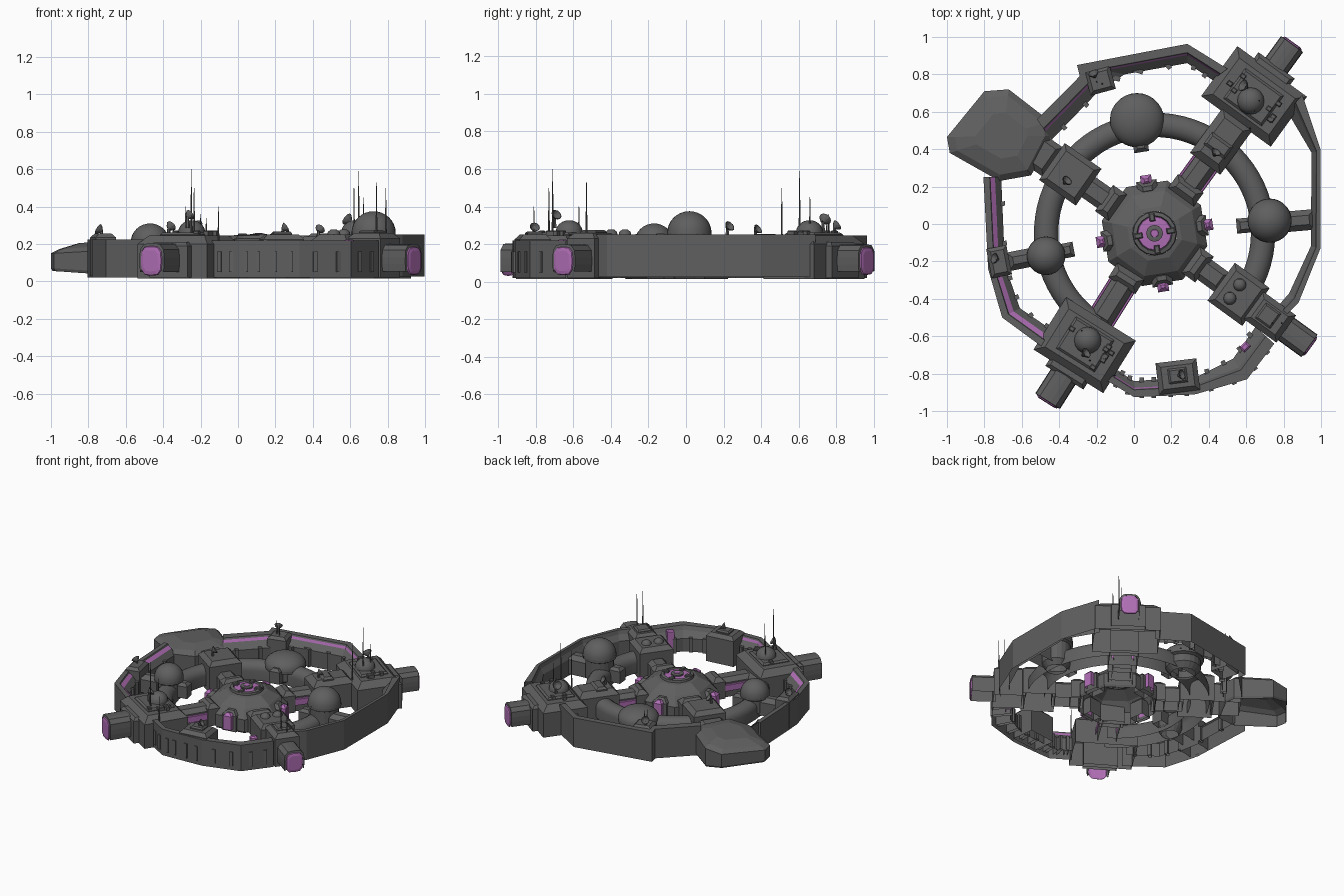
import bpy, bmesh, math, random
from mathutils import Vector, Matrix

if "Cube" in bpy.data.objects:
    bpy.data.objects.remove(bpy.data.objects["Cube"])

random.seed(4)
HUB = Vector((0.11, -0.05, 0))
NE, NW, SW, SE = 54, 145, 238, 324


def material(name, rgb):
    m = bpy.data.materials.new(name)
    m.diffuse_color = (*rgb, 1)
    m.use_nodes = True
    m.node_tree.nodes["Principled BSDF"].inputs["Base Color"].default_value = m.diffuse_color
    return m


GREY = material("hull_grey", (0.115, 0.115, 0.115))
PURPLE = material("glow_purple", (0.43, 0.155, 0.46))


def finish(name, bm, mats, smooth=False):
    bmesh.ops.recalc_face_normals(bm, faces=bm.faces)
    me = bpy.data.meshes.new(name)
    bm.to_mesh(me)
    bm.free()
    for m in mats:
        me.materials.append(m)
    for p in me.polygons:
        p.use_smooth = smooth
    ob = bpy.data.objects.new(name, me)
    bpy.context.collection.objects.link(ob)
    return ob


def polar(ang, r, t, z):
    """Hub frame: r outward along the arm, t to its left."""
    a = math.radians(ang)
    return HUB + Vector((r * math.cos(a) - t * math.sin(a), r * math.sin(a) + t * math.cos(a), z))


def loft(name, rings, mats=(GREY,), purple=(), skip=(), start=False, end=True, smooth=False):
    """Skin closed rings of points (shells are open at the start by default)."""
    bm = bmesh.new()
    vs = [[bm.verts.new(p) for p in ring] for ring in rings]
    n = len(vs[0])
    for a, b in zip(vs, vs[1:]):
        for i in range(n):
            if i not in skip:
                f = bm.faces.new((a[i], a[(i + 1) % n], b[(i + 1) % n], b[i]))
                f.material_index = 1 if i in purple else 0
    if start:
        bm.faces.new(vs[0])
    if end:
        bm.faces.new(vs[-1])
    return finish(name, bm, mats, smooth)


def block(name, ang, r0, r1, w, z0, z1, ch=0.02, t=0, mat=GREY):
    """Open-bottomed box on an arm with a chamfered top."""
    def rect(d, z):
        return [polar(ang, r, t + s, z) for r, s in
                ((r0 + d, -w / 2 + d), (r1 - d, -w / 2 + d), (r1 - d, w / 2 - d), (r0 + d, w / 2 - d))]
    loft(name, [rect(0, z0), rect(0, z1 - ch), rect(ch, z1)], (mat,))


def lathe(name, centre, profile, n=16, turn=0, mat=GREY, smooth=False, end=True):
    c = Vector(centre)
    loft(name, [[c + Vector((r * math.cos(turn + k * math.tau / n), r * math.sin(turn + k * math.tau / n), z))
                 for k in range(n)] for r, z in profile], (mat,), end=end, smooth=smooth)


def dome(name, x, y, z, r, h, base):
    """Smooth cap on a tapered drum."""
    prof = [(r * math.cos(i * math.pi / 16), h * math.sin(i * math.pi / 16)) for i in range(8)] + [(0.01 * r, h)]
    lathe(name, (x, y, z), prof, 28, smooth=True)
    lathe(name + "_drum", (x, y, 0), [(r * .6, base), (r * .85, base + .04), (r * .85, z - .03), (r, z - .02), (r, z)],
          20, end=False)


def tube(name, ang, r0, r1, rad):
    """Rounded docking tube, open below, with a glowing end."""
    def ring(r, s):
        pts = []
        for k in range(16):
            a = (k + .5) * math.tau / 16
            c, d = math.cos(a), math.sin(a)
            e = (abs(c) ** 4 + abs(d) ** 4) ** -.25
            pts.append(polar(ang, r, c * e * s, 0.11 + d * e * s * 1.2))
        return pts
    loft(name, [ring(r0, rad), ring(r1 - .012, rad), ring(r1 - .01, rad * .84)], skip=range(9, 14), end=False)
    loft(name + "_light", [ring(r1 - .012, rad * .84), ring(r1 - .004, rad * .8), ring(r1, rad * .6)], (PURPLE,))


def mast(x, y, z0, z1):
    lathe("antenna_mast", (x, y, 0), [(.006, z0), (.004, z0 + (z1 - z0) * .45), (.0015, z1)], 5)


def dish(x, y, z, r, yaw):
    """Tilted bowl on a post."""
    lathe("dish_post", (x, y, 0), [(.012, z - .06), (.008, z)], 6)
    m = Matrix.Translation((x, y, z)) @ Matrix.Rotation(yaw, 4, 'Z') @ Matrix.Rotation(1.0, 4, 'Y')
    prof = [(.006, -.005), (r * .7, r * .3), (r, r * .75), (r * .9, r * .75), (r * .5, r * .3), (.004, r * .15)]
    loft("dish_bowl", [[m @ Vector((a * math.cos(k * math.tau / 10), a * math.sin(k * math.tau / 10), b))
                        for k in range(10)] for a, b in prof])


def wall(name, outer, inner, zt, zb=.02, glow=(.5, .58), ribs=True, outside=0):
    """Outer ring wall: flat top, thin glowing line, sloped inner side, open below."""
    g0, g1 = glow or (.5, .58)
    prof = [(0, zb), (0, zt), (g0 - .05, zt), (g0, zt - .012), (g1, zt - .03), (1, zt - .07), (1, zb + .03)]
    rings = [[Vector((*Vector(o).lerp(Vector(i), s), z)) for s, z in prof] for o, i in zip(outer, inner)]
    loft(name, rings, (GREY, PURPLE), (3,) if glow else (), skip=(6,), end=False)
    for o, i, o2, i2 in zip(outer, inner, outer[1:], inner[1:]):   # ribs
        for f in (.3, .75) if ribs else ():
            a, b = Vector(o).lerp(Vector(o2), f), Vector(i).lerp(Vector(i2), f)
            d = (b - a).normalized()
            n = Vector((-d.y, d.x)) * .012
            a, b = a - d * outside, b + d * .015
            a = a if outside else a.lerp(b, .7)
            loft("wall_rib", [[Vector((*p, z)) for p in (a - n, b - n, b + n, a + n)] for z in (zb + .03, zt - .06)])


# Central hub shell
t8 = math.radians(NE + 22.5)
lathe("hub", HUB, [(.28, .015), (.29, .03), (.29, .12), (.235, .18), (.15, .225), (.12, .23)], 8, t8, end=False)
lathe("hub_collar", HUB, [(.12, .22), (.115, .245), (.095, .25), (.09, .236)], 16, end=False)
lathe("hub_light", HUB, [(.092, .236), (.088, .24), (.05, .243)], 16, mat=PURPLE)
lathe("hub_core", HUB, [(.045, .24), (.045, .253), (.03, .255)], 12)
lathe("hub_core_light", HUB, [(.025, .25), (.02, .258)], 10, mat=PURPLE)
for k in range(4):
    a = NE + 45 + 90 * k
    block("hub_lug", a, .065, .11, .03, .23, .257, .005)
    block("hub_buttress", a, .2, .285, .11, .02, .17, .03)
    block("hub_window", a, .26, .315, .06, .04, .165, .02, mat=PURPLE)

# Inner ring corridor: arched shell over three quarters of the circle
section = [(.065, .05)] + [(.065 * math.cos(b), .125 + .06 * math.sin(b))
                           for b in [j * math.pi / 8 for j in range(9)]] + [(-.065, .05)]
bm = bmesh.new()
N = 54
rows = [[bm.verts.new(polar(SE - 360 + (SW - SE + 360) * i / N, .58 + d, 0, z)) for d, z in section] for i in range(N + 1)]
for p, q in zip(rows, rows[1:]):
    for j in range(len(section) - 1):
        bm.faces.new((p[j], q[j], q[j + 1], p[j + 1]))
finish("inner_ring", bm, (GREY,), True)

# Spokes with glowing side lines
for a, r1 in ((NE, .5), (NW, .46), (SW, .56), (SE, .46)):
    block("spoke", a, .26, r1, .13, .03, .17, .03)
    block("spoke_collar", a, .24, .33, .17, .03, .19, .03)
    if a in (NE, SW):
        for s in (-1, 1):
            block("spoke_light", a, .3, .55, .016, .08, .13, .004, s * .07, PURPLE)

# Two command stations
for a, r0, r1, w in ((NE, .74, 1.07, .46), (SW, .54, .87, .44)):
    block("station_body", a, r0, r1, w, .015, .245, .045)
    block("station_deck", a, r0 + .06, r1 - .07, w * .55, .24, .262, .012)
    block("station_rear", a, r1 - .03, r1 + .04, .24, .02, .21, .02)
    for k in range(8):
        r, t = random.uniform(r0 + .06, r1 - .09), random.choice((-1, 1)) * random.uniform(.1, w * .34)
        block("deck_unit", a, r, r + .025, .03, .235, .272, .004, t)
    p = polar(a, (r0 + r1) / 2 - .03, 0, 0)
    lathe("deck_dome", (p.x, p.y, .262),
          [(.075, -.01)] + [(.072 * math.cos(i * .19), .065 * math.sin(i * .19)) for i in range(9)], 16, smooth=True)
block("station_neck", NE, .46, .76, .2, .02, .24, .04)
block("neck_cap", NE, .54, .62, .14, .23, .255, .015)
tube("docking_tube_ne", NE, 1.04, 1.262, .073)
tube("docking_tube_sw", SW - .5, .86, 1.075, .078)

# South-east arm
block("arm_block_inner", SE, .44, .67, .25, .02, .25, .03)
block("arm_block_outer", SE, .65, .87, .18, .02, .26, .03)
block("arm_deck", SE, .7, .8, .1, .255, .275, .01)
tube("docking_tube_se", SE, .85, 1.035, .074)
for t in (-.045, .045):
    p = polar(SE, .53, t, 0)
    lathe("arm_pod", (p.x, p.y, .245), [(.036, 0), (.032, .02), (.015, .033)], 10, smooth=True)

# North-west arm and hangar
block("nw_block", NW, .43, .67, .24, .02, .25, .03)
block("nw_corridor", NW, .66, .86, .19, .03, .2, .03)
outline = [(-1, .465), (-.8, .71), (-.67, .72), (-.45, .55), (-.44, .47), (-.55, .26), (-.72, .23), (-.985, .38)]
mid = Vector((-.7, .47))
hx = lambda x: min(1, max(0, (x + .85) / .25))   # 0 at the outer lip, 1 inside


def hring(scale, low, high):
    return [Vector((*mid.lerp(Vector(p), scale), low + (high - low) * hx(p[0]))) for p in outline]


loft("hangar", [hring(.97, .055, .02), hring(1, .07, .035), hring(1, .15, .18), hring(.86, .172, .21),
                hring(.5, .205, .225)])

# Outer ring walls, outer and inner edges
wall("wall_north", [(.5, .83), (.285, .963), (-.305, .85), (-.29, .79), (-.52, .56)],
     [(.42, .77), (.285, .86), (-.05, .8), (-.18, .72), (-.44, .45)], .245)
wall("wall_west", [(-.805, .25), (-.78, -.24), (-.705, -.5), (-.46, -.68)],
     [(-.71, .25), (-.69, -.22), (-.61, -.45), (-.42, -.58)], .225, glow=(.4, .65))
wall("wall_south_west", [(-.14, -.84), (0, -.925), (.14, -.92)], [(-.09, -.78), (0, -.84), (.14, -.83)], .22, outside=.008)
wall("wall_south", [(.14, -.92), (.33, -.91), (.605, -.83), (.75, -.64)],
     [(.14, -.83), (.33, -.82), (.53, -.72), (.65, -.55)], .22, glow=None, outside=.008)
wall("wall_east", [(.8, -.5), (.88, -.42), (.997, -.13), (.997, .4), (.9, .69)],
     [(.76, -.45), (.83, -.37), (.945, -.12), (.95, .38), (.82, .6)], .25, .025, glow=None, ribs=False)

# Modules on the outer walls
block("north_module", 105, .8, .93, .14, .03, .26, .02, t=.07)
block("west_module", 191, .79, .9, .16, .03, .255, .02, t=-.01)
block("south_module", 277, .69, .86, .22, .03, .25, .025, t=.03)
block("south_module_cap", 277, .73, .81, .1, .24, .268, .01, t=.03)
block("south_light", 316, .75, .79, .05, .06, .225, .01, t=-.1, mat=PURPLE)

# Domes on the inner ring and their links to the wall
dome("east_dome", .725, .018, .26, .118, .115, .05)
dome("west_dome", -.47, -.17, .21, .103, .1, .05)
dome("north_dome", .016, .555, .165, .145, .085, .04)
block("east_link", 5, .68, .86, .11, .07, .21, .03)
block("west_link", 191, .64, .8, .1, .07, .2, .03)
for a in (5, 99, 191):
    block("dome_nub", a, .44, .53, .08, .08, .19, .02)

# Dishes and antennas
for x, y, z, r, yaw in ((.6, .73, .32, .035, 2.6), (-.27, -.7, .345, .03, .6), (.24, -.81, .28, .028, .3),
                        (-.73, -.19, .27, .03, 2.8), (-.37, .22, .285, .03, .8), (-.21, .79, .29, .03, 2),
                        (.43, .37, .27, .028, 1)):
    dish(x, y, z, r, yaw)
for x, y, z0, z1 in ((-.25, -.71, .25, .6), (-.235, -.73, .25, .5), (-.28, -.57, .25, .4), (-.105, -.81, .2, .4),
                     (.74, -.53, .25, .53), (.79, -.53, .24, .5), (.645, .605, .25, .59), (.62, .51, .22, .5),
                     (.67, .66, .25, .45), (-.2, .76, .24, .36), (-.17, .75, .24, .34)):
    mast(x, y, z0, z1)
